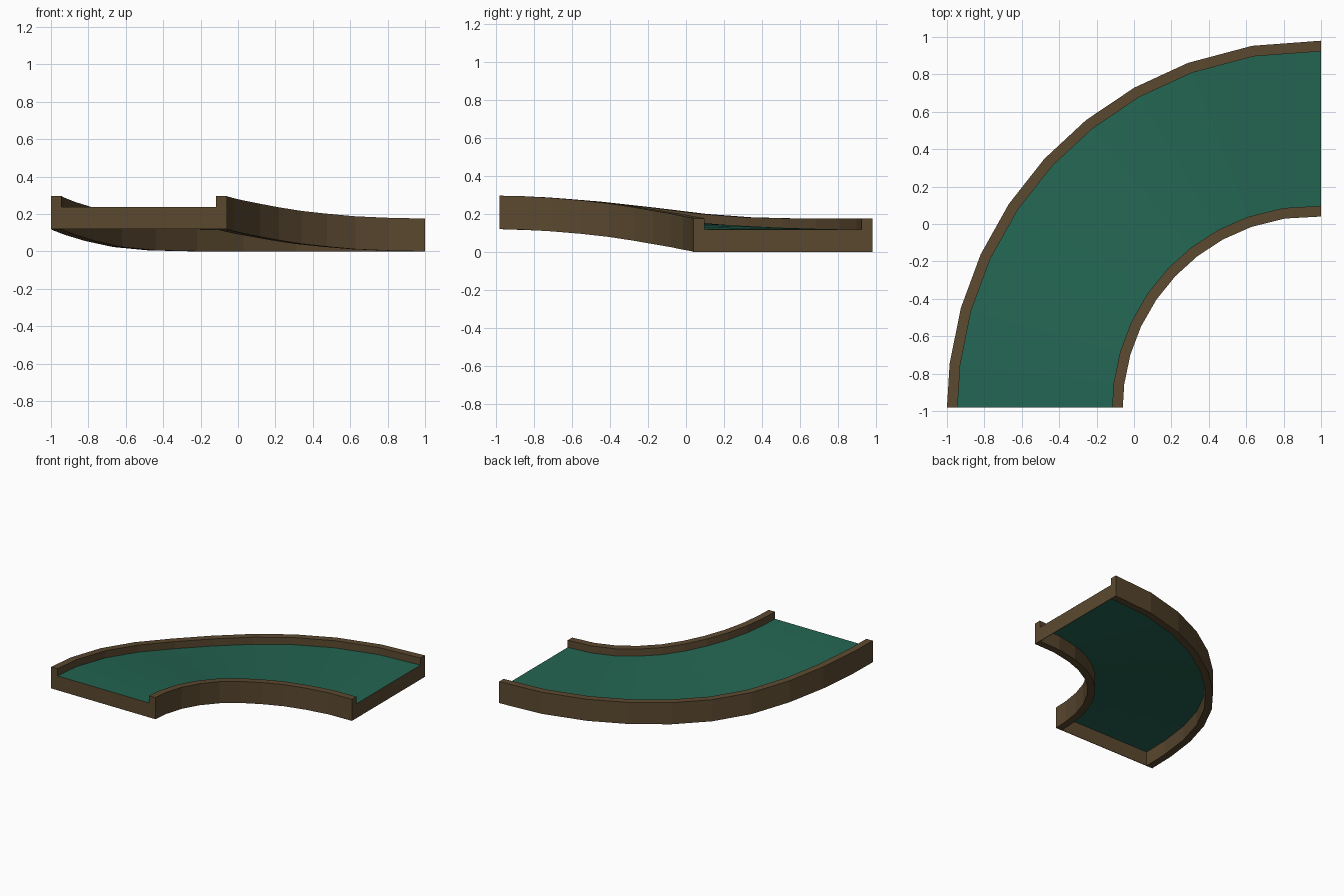
import bpy, bmesh, math

if "Cube" in bpy.data.objects:
    bpy.data.objects.remove(bpy.data.objects["Cube"])

# Stations along the quarter turn: angle, lift of inner rail, lift of outer rail
STATIONS = [(0, .12, .12), (6.7, .117, .112), (15.4, .108, .089), (24.2, .095, .057),
            (33.1, .079, .024), (41.9, .060, .006), (50.7, .041, .001),
            (59.7, .026, 0), (68.9, .012, 0), (79.2, .004, 0), (90, 0, 0)]
CX, CY = 1.0, -0.98
RAIL, HEIGHT, FLOOR = 0.057, 0.176, 0.118


def material(name, rgb):
    m = bpy.data.materials.new(name)
    m.diffuse_color = (*rgb, 1)
    m.use_nodes = True
    m.node_tree.nodes["Principled BSDF"].inputs["Base Color"].default_value = m.diffuse_color
    return m


brown = material("brown wood", (0.105, 0.066, 0.029))
green = material("green felt", (0.017, 0.130, 0.084))


def point(angle, radius, z):
    t = angle / 90
    r = radius - 0.04 * t ** 1.6
    a = math.radians(angle)
    return (CX - r * math.cos(a), CY + r * math.sin(a), z)


def sweep(name, section, mat, closed):
    """Sweep section(inner_lift, outer_lift) -> [(radius, z)] round the turn."""
    bm = bmesh.new()
    rings = [[bm.verts.new(point(a, r, z)) for r, z in section(zi, zo)]
             for a, zi, zo in STATIONS]
    n = len(rings[0])
    for p, q in zip(rings, rings[1:]):
        for i in range(n if closed else n - 1):
            j = (i + 1) % n
            bm.faces.new((p[i], q[i], q[j], p[j]))
    if closed:
        bm.faces.new(rings[0])
        bm.faces.new(rings[-1][::-1])
        bmesh.ops.recalc_face_normals(bm, faces=bm.faces)
    else:
        for f in bm.faces:
            f.normal_update()
            if f.normal.z < 0:
                f.normal_flip()
    finish(name, bm, mat)


def finish(name, bm, mat):
    me = bpy.data.meshes.new(name)
    bm.to_mesh(me)
    bm.free()
    me.materials.append(mat)
    bpy.context.collection.objects.link(bpy.data.objects.new(name, me))


def box_section(r0, r1, z):
    return [(r0, z), (r1, z), (r1, z + HEIGHT), (r0, z + HEIGHT)]


# Side rails
sweep("inner_rail", lambda zi, zo: box_section(1.06, 1.06 + RAIL, zi), brown, True)
sweep("outer_rail", lambda zi, zo: box_section(2.0 - RAIL, 2.0, zo), brown, True)

# Thin felt floor, hollow underneath
sweep("felt_floor", lambda zi, zo: [(1.06 + RAIL, zi + FLOOR), (2.0 - RAIL, zo + FLOOR)],
      green, False)

# Thin end boards below the floor
for name, angle, lift, inward in (("front_end_board", 0, .12, (0, .004)),
                                  ("right_end_board", 90, 0, (-.004, 0))):
    bm = bmesh.new()
    corners = [(1.06 + RAIL, lift), (2.0 - RAIL, lift),
               (2.0 - RAIL, lift + FLOOR - .0005), (1.06 + RAIL, lift + FLOOR - .0005)]
    outer = [bm.verts.new(point(angle, r, z)) for r, z in corners]
    inner = [bm.verts.new((v.co.x + inward[0], v.co.y + inward[1], v.co.z)) for v in outer]
    bm.faces.new(outer)
    bm.faces.new(inner[::-1])
    for i in range(4):
        j = (i + 1) % 4
        bm.faces.new((outer[i], inner[i], inner[j], outer[j]))
    bmesh.ops.recalc_face_normals(bm, faces=bm.faces)
    finish(name, bm, brown)
